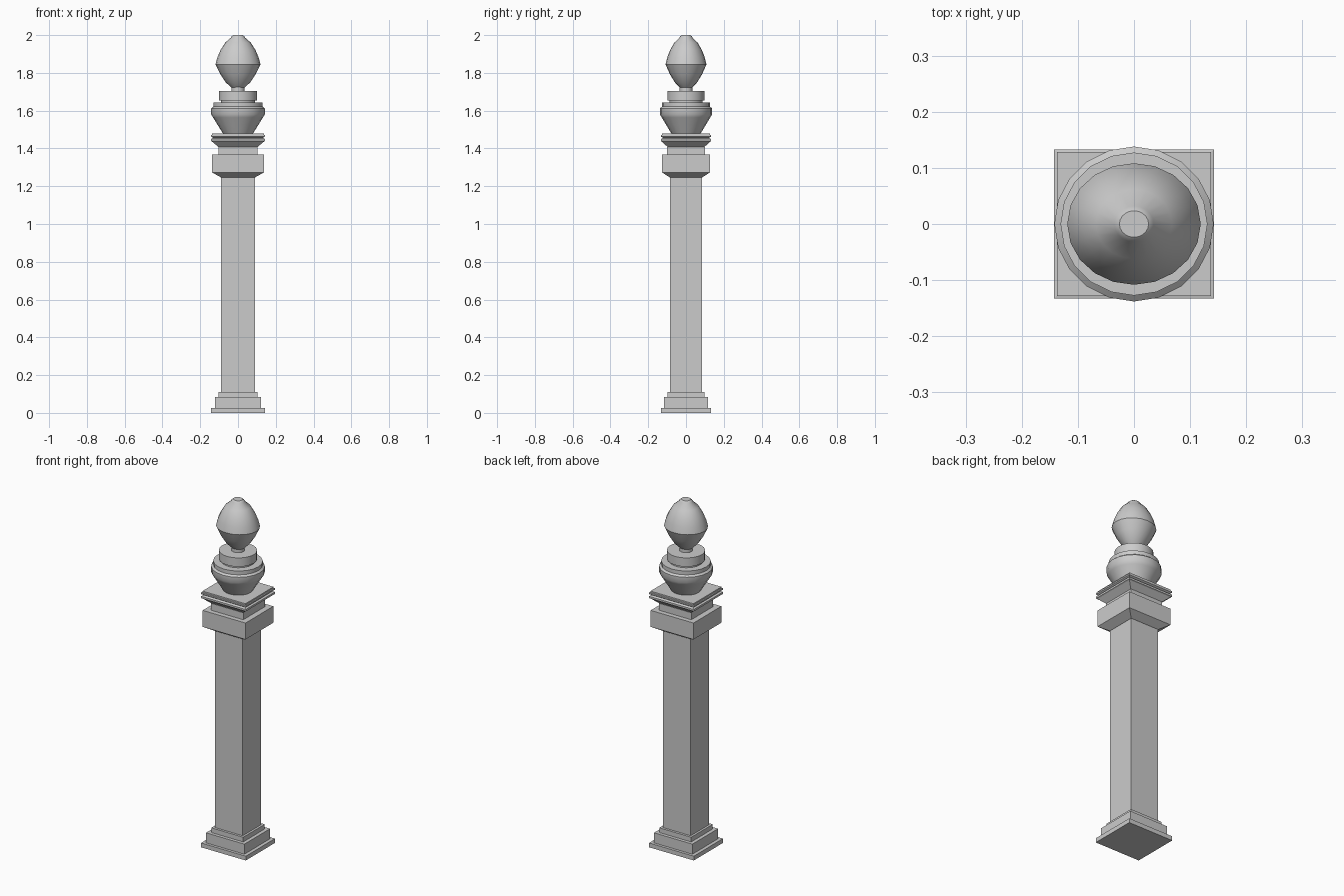
import bpy, bmesh, math

if "Cube" in bpy.data.objects:
    bpy.data.objects.remove(bpy.data.objects["Cube"])


def make_object(name, rings, smooth):
    """Skin a stack of matching vertex rings and cap both ends."""
    bm = bmesh.new()
    loops = [[bm.verts.new(p) for p in ring] for ring in rings]
    n = len(loops[0])
    for a, b in zip(loops, loops[1:]):
        for i in range(n):
            j = (i + 1) % n
            bm.faces.new((a[i], a[j], b[j], b[i]))
    bm.faces.new(loops[0][::-1])
    bm.faces.new(loops[-1])
    mesh = bpy.data.meshes.new(name)
    bm.to_mesh(mesh)
    bm.free()
    obj = bpy.data.objects.new(name, mesh)
    bpy.context.collection.objects.link(obj)
    if smooth:
        bpy.ops.object.select_all(action='DESELECT')
        obj.select_set(True)
        bpy.context.view_layer.objects.active = obj
        bpy.ops.object.shade_smooth_by_angle(angle=math.radians(35))
    return obj


def square_part(name, profile):
    """Profile rows: half width x, half depth y, height z."""
    make_object(name, [[(-x, -y, z), (x, -y, z), (x, y, z), (-x, y, z)]
                       for x, y, z in profile], False)


def turned_part(name, profile, depth=1.0, sides=20):
    """Profile rows: radius, height. Depth scales the y radius."""
    rings = []
    for r, z in profile:
        rings.append([(r * math.cos(math.tau * i / sides),
                       r * depth * math.sin(math.tau * i / sides), z)
                      for i in range(sides)])
    make_object(name, rings, True)


# Stepped plinth
square_part("base", [
    (.143, .133, 0), (.143, .133, .025), (.123, .117, .025),
    (.123, .117, .083), (.102, .098, .083), (.102, .098, .11),
    (.089, .084, .11)])

# Square shaft
square_part("shaft", [(.089, .084, .11), (.089, .084, 1.248)])

# Block capital with flared underside
square_part("capital", [
    (.091, .086, 1.247), (.137, .127, 1.273), (.137, .127, 1.368),
    (.104, .1, 1.368), (.104, .1, 1.408)])

# Cornice: flare, groove and top slab
square_part("cornice", [
    (.104, .098, 1.408), (.137, .127, 1.436), (.143, .133, 1.439),
    (.143, .133, 1.45), (.131, .122, 1.456), (.143, .133, 1.463),
    (.143, .133, 1.471), (.137, .128, 1.472), (.137, .128, 1.48)])

# Urn bowl with rim
turned_part("urn", [
    (.08, 1.48), (.108, 1.525), (.132, 1.564), (.142, 1.58),
    (.142, 1.612), (.131, 1.621), (.131, 1.643), (.09, 1.643),
    (.09, 1.656)], .972)

# Collar disc and thin stem
turned_part("collar", [(.101, 1.655), (.101, 1.705), (.035, 1.705),
                       (.035, 1.73)], .975)

# Egg-shaped finial
turned_part("finial", [
    (.036, 1.723), (.065, 1.75), (.095, 1.795), (.119, 1.845),
    (.109, 1.883), (.093, 1.92), (.068, 1.96), (.037, 1.987),
    (.035, 1.993), (.026, 2.0)], .91)
